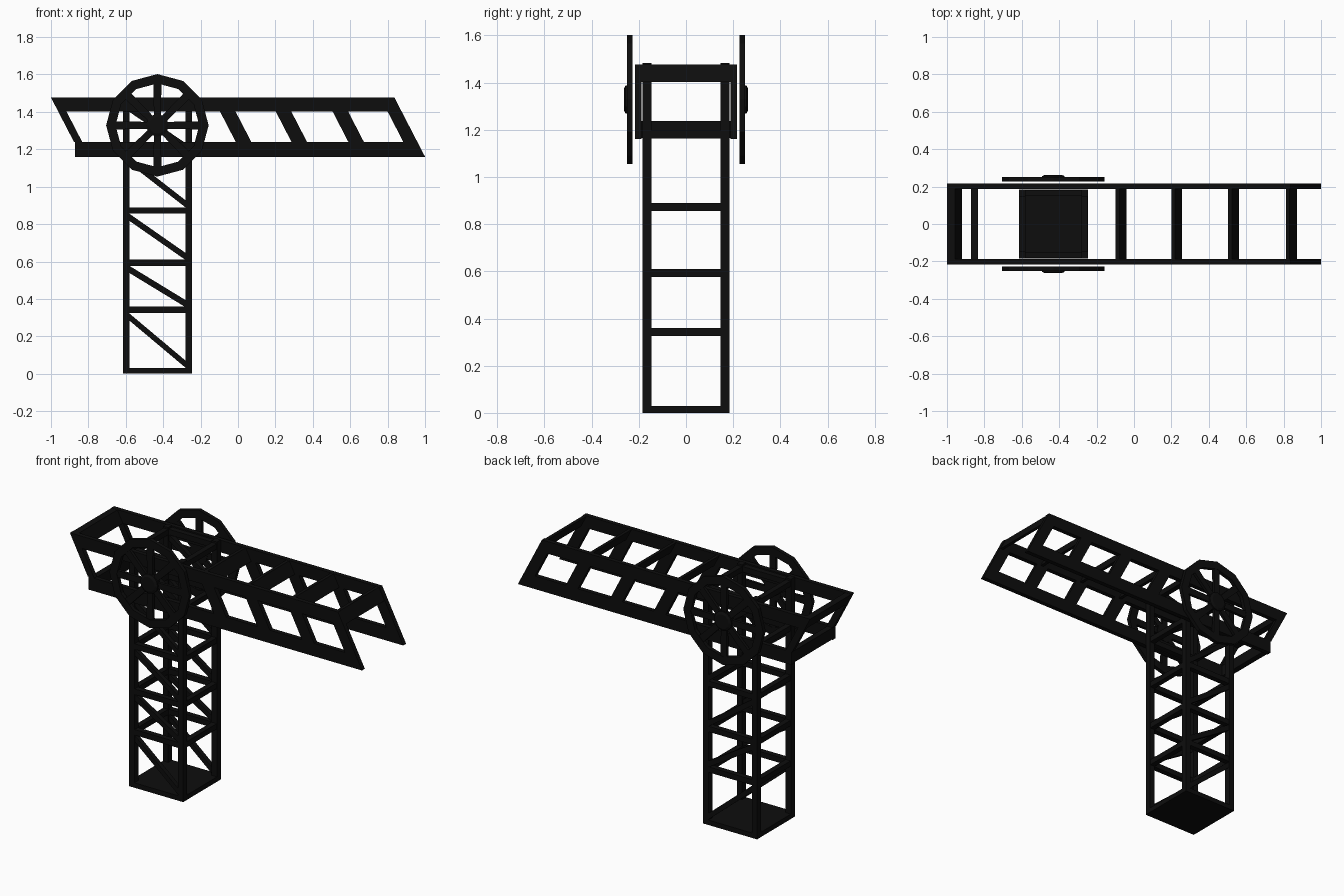
import bpy, bmesh, math

if "Cube" in bpy.data.objects:
    bpy.data.objects.remove(bpy.data.objects["Cube"])

black = bpy.data.materials.new("black_paint")
black.diffuse_color = (0.004, 0.004, 0.004, 1)
black.use_nodes = True
black.node_tree.nodes["Principled BSDF"].inputs["Base Color"].default_value = black.diffuse_color

CX, HX, HY = -0.431, 0.185, 0.185      # tower centre and half widths
POST = 0.036                           # post thickness
Z0, Z1, Z2, Z3 = 1.16, 1.24, 1.402, 1.477   # lower and upper chord heights


def add_prism(bm, pts, y0, y1):
    """Extrude an x-z outline from y0 to y1."""
    a = [bm.verts.new((x, y0, z)) for x, z in pts]
    b = [bm.verts.new((x, y1, z)) for x, z in pts]
    bm.faces.new(a)
    bm.faces.new(b[::-1])
    n = len(pts)
    for i in range(n):
        j = (i + 1) % n
        bm.faces.new((a[j], a[i], b[i], b[j]))


def add_box(bm, x0, x1, y0, y1, z0, z1):
    add_prism(bm, [(x0, z0), (x1, z0), (x1, z1), (x0, z1)], y0, y1)


def finish(name, bm, mirror=False):
    bmesh.ops.recalc_face_normals(bm, faces=bm.faces)
    me = bpy.data.meshes.new(name)
    bm.to_mesh(me)
    bm.free()
    me.materials.append(black)
    ob = bpy.data.objects.new(name, me)
    bpy.context.collection.objects.link(ob)
    if mirror:
        m = ob.modifiers.new("mirror_y", 'MIRROR')
        m.use_axis = (False, True, False)
        m.use_mirror_merge = False
    return ob


L, R = CX - HX, CX + HX

# Tower base plate
bm = bmesh.new()
add_box(bm, L, R, -HY, HY, 0, 0.03)
finish("tower_base", bm)

# Tower corner posts
bm = bmesh.new()
for x in (L, R - POST):
    add_box(bm, x, x + POST, -HY, -HY + POST + 0.003, 0.005, 1.483)
finish("tower_posts", bm, True)

# Tower horizontal rings
levels = [0.015, 0.342, 0.593, 0.873, 1.18, 1.455]
bm = bmesh.new()
for z in levels[1:]:
    add_box(bm, L + POST, R - POST, -HY + 0.002, -HY + POST, z - 0.017, z + 0.017)
finish("tower_front_back_bars", bm, True)
bm = bmesh.new()
for z in levels[1:]:
    for x in (L + 0.002, R - POST):
        add_box(bm, x, x + POST - 0.002, -HY + POST, HY - POST, z - 0.017, z + 0.017)
finish("tower_side_bars", bm)

# Tower diagonal braces
bm = bmesh.new()
for lo, hi in zip(levels, levels[1:]):
    a, b = hi - 0.045, lo + 0.005
    add_prism(bm, [(L + 0.02, a), (R - 0.02, b), (R - 0.02, b + 0.038), (L + 0.02, a + 0.038)],
              -HY + 0.004, -HY + 0.032)
finish("tower_braces", bm, True)

# Arm side frames: chords, slanted struts and slanted ends
SL = (1.0 - 0.836) / (Z3 - Z0)         # run per unit drop


def slant(x_top, w, z_hi, z_lo):
    """Parallelogram leaning with the arm; x_top is its left edge at Z3."""
    xh, xl = x_top + SL * (Z3 - z_hi), x_top + SL * (Z3 - z_lo)
    return [(xl, z_lo), (xl + w, z_lo), (xh + w, z_hi), (xh, z_hi)]


Y0, Y1 = -0.216, -0.188
bm = bmesh.new()
xr = lambda z: 0.836 + SL * (Z3 - z)
add_prism(bm, [(-1 + SL * (Z3 - Z2), Z2), (xr(Z2), Z2), (xr(Z3), Z3), (-1, Z3)], Y0, Y1)
add_prism(bm, [(-0.872, Z0), (xr(Z0), Z0), (xr(Z1), Z1), (-0.872, Z1)], Y0, Y1)
struts = [-0.135, 0.163, 0.467]
for x in struts:
    add_prism(bm, slant(x, 0.083, Z2, Z1), Y0, Y1)
add_prism(bm, slant(0.761, 0.075, Z2, Z1), Y0, Y1)
add_prism(bm, slant(-1.0, 0.044, Z2, Z1), Y0, Y1)
finish("arm_side_frames", bm, True)

# Arm cross rungs
bm = bmesh.new()
for x in struts + [0.776]:
    add_prism(bm, slant(x + 0.036, 0.02, Z3 - 0.001, Z2), Y1, -Y1)
add_prism(bm, slant(-1.0, 0.042, Z3 - 0.001, Z2), Y1, -Y1)
add_box(bm, -0.872, -0.835, Y1, -Y1, Z0 + 0.005, Z1 - 0.004)
finish("arm_rungs", bm)

# Spoked wheels: twelve-sided rim, eight spokes
WZ, RO, RI = 1.328, 0.274, 0.224
WY0, WY1 = -0.251, -0.227
bm = bmesh.new()
rings = []
for y in (WY0, WY1):
    for r in (RO, RI):
        rings.append([bm.verts.new((CX + r * math.sin(math.tau * i / 12), y,
                                    WZ + r * math.cos(math.tau * i / 12))) for i in range(12)])
for i in range(12):
    j = (i + 1) % 12
    for p, q in ((0, 1), (1, 3), (3, 2), (2, 0)):
        bm.faces.new((rings[p][i], rings[p][j], rings[q][j], rings[q][i]))
for k in range(8):
    c, s = math.cos(math.tau * k / 8), math.sin(math.tau * k / 8)
    pts = [(0.03, -0.018), (0.228, -0.022), (0.228, 0.022), (0.03, 0.018)]
    add_prism(bm, [(CX + u * c - v * s, WZ + u * s + v * c) for u, v in pts],
              WY0 + 0.003, WY1 - 0.003)
finish("wheels", bm, True)

# Bevelled wheel hubs
bm = bmesh.new()
hub = []
for r, y in ((0.06, WY1), (0.06, -0.256), (0.045, -0.263)):
    hub.append([bm.verts.new((CX + r * math.sin(math.tau * i / 12), y,
                              WZ + r * math.cos(math.tau * i / 12))) for i in range(12)])
for a, b in zip(hub, hub[1:]):
    for i in range(12):
        j = (i + 1) % 12
        bm.faces.new((a[i], a[j], b[j], b[i]))
bm.faces.new(hub[0])
bm.faces.new(hub[-1])
finish("wheel_hubs", bm, True)
